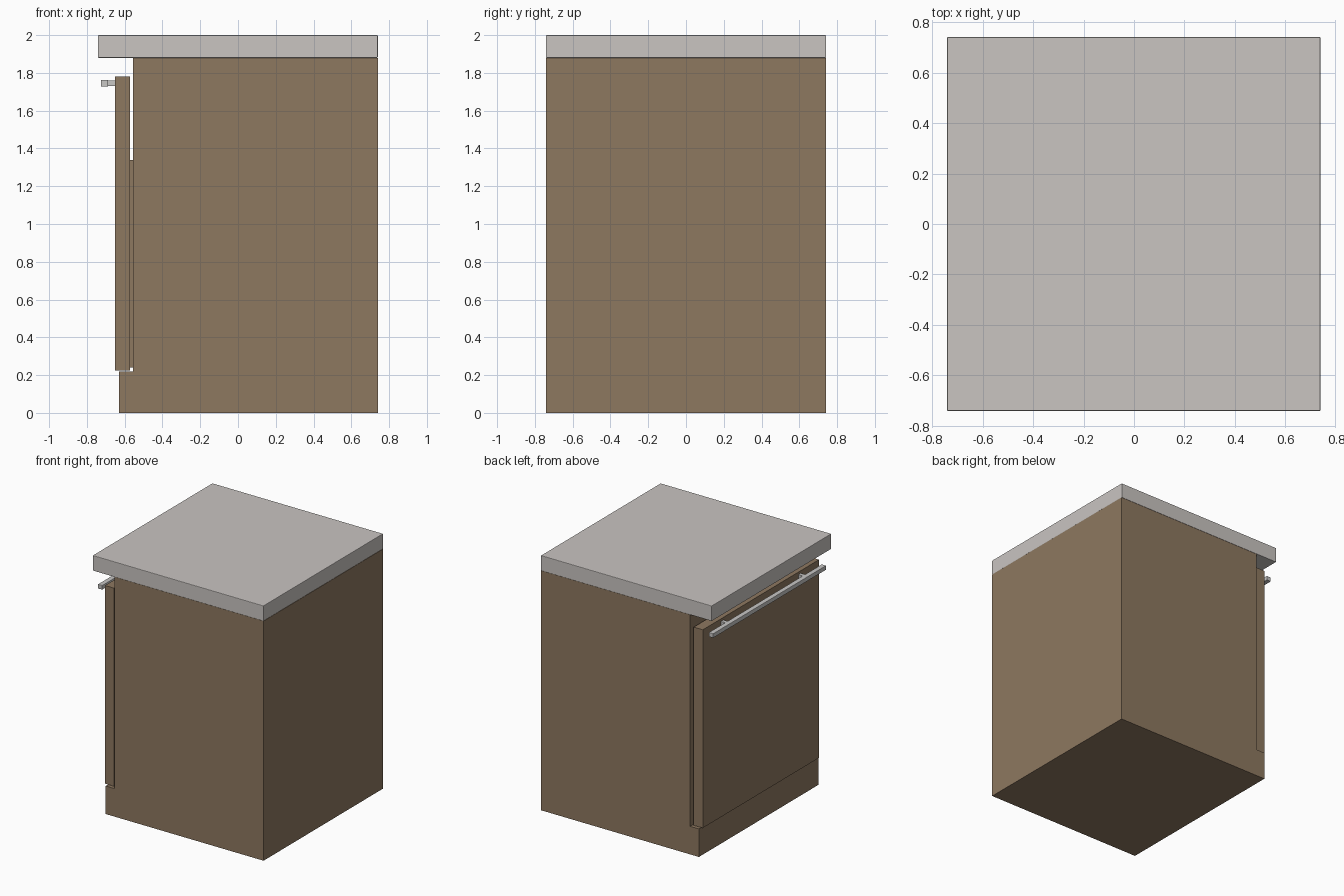
import bpy, bmesh

if "Cube" in bpy.data.objects:
    bpy.data.objects.remove(bpy.data.objects["Cube"])


def material(name, rgb):
    m = bpy.data.materials.new(name)
    m.diffuse_color = (*rgb, 1)
    m.use_nodes = True
    m.node_tree.nodes["Principled BSDF"].inputs["Base Color"].default_value = m.diffuse_color
    return m


WOOD = material("warm brown", (0.27, 0.188, 0.117))
STONE = material("pale stone", (0.585, 0.555, 0.535))
METAL = material("light metal", (0.58, 0.57, 0.56))


def box(name, x, y, z, mat, bevel=0):
    """Box from (min, max) ranges, optionally with slightly eased edges."""
    bm = bmesh.new()
    bmesh.ops.create_cube(bm, size=1)
    for v in bm.verts:
        v.co = [r[0] if c < 0 else r[1] for c, r in zip(v.co, (x, y, z))]
    me = bpy.data.meshes.new(name)
    bm.to_mesh(me)
    bm.free()
    me.materials.append(mat)
    ob = bpy.data.objects.new(name, me)
    bpy.context.collection.objects.link(ob)
    if bevel:
        mod = ob.modifiers.new("eased edges", 'BEVEL')
        mod.width = bevel
        mod.segments = 2
    return ob


# Cabinet: plinth, main body and worktop
box("plinth", (-0.63, 0.74), (-0.74, 0.74), (0, 0.22), WOOD)
box("cabinet_body", (-0.555, 0.74), (-0.74, 0.74), (0.22, 1.88), WOOD)
box("worktop", (-0.742, 0.74), (-0.742, 0.742), (1.88, 2.0), STONE, 0.004)

# Door on the -x side, with its inner liner behind
box("door", (-0.65, -0.571), (-0.72, 0.72), (0.225, 1.78), WOOD)
box("door_liner", (-0.571, -0.555), (-0.68, 0.68), (0.24, 1.34), WOOD)

# Bar handle on two posts
box("handle_bar", (-0.726, -0.688), (-0.7, 0.7), (1.728, 1.762), METAL, 0.003)
for side, label in ((-1, "right"), (1, "left")):
    c = side * 0.48
    box("handle_post_" + label, (-0.688, -0.65), (c - 0.015, c + 0.015),
        (1.73, 1.76), METAL)
